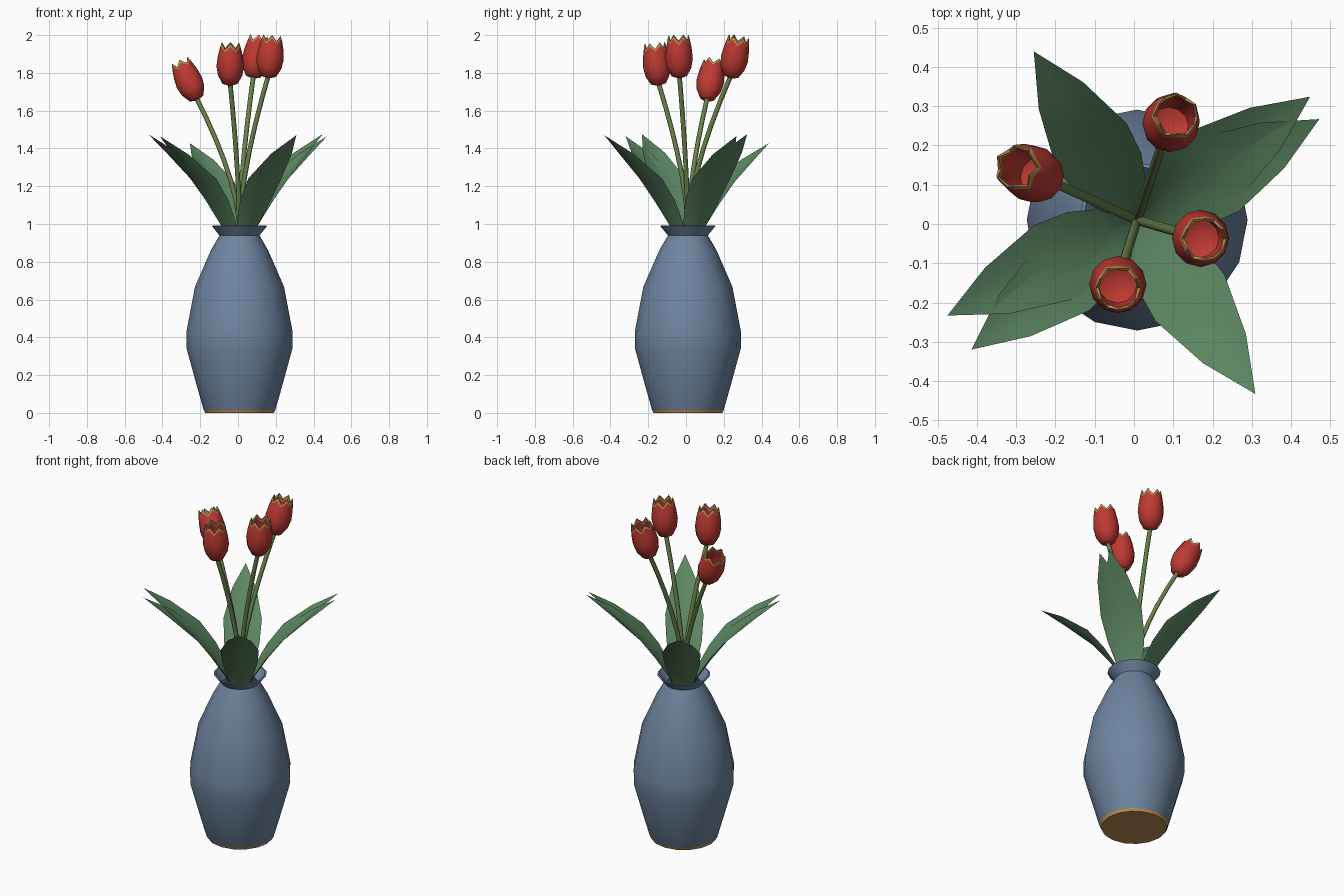
import bpy, bmesh, math
from mathutils import Vector

cube = bpy.data.objects.get("Cube")
if cube:
    bpy.data.objects.remove(cube, do_unlink=True)

CENTRE = Vector((0.008, 0.01, 0))


def material(name, rgb):
    m = bpy.data.materials.new(name)
    m.use_nodes = True
    m.diffuse_color = (*rgb, 1)
    bsdf = m.node_tree.nodes["Principled BSDF"]
    bsdf.inputs["Base Color"].default_value = (*rgb, 1)
    bsdf.inputs["Roughness"].default_value = 0.8
    return m


GLAZE = material("blue_glaze", (0.156, 0.235, 0.352))
CLAY = material("tan_clay", (0.50, 0.27, 0.085))
PETAL = material("red_petal", (0.515, 0.042, 0.032))
STEM = material("olive_stem", (0.141, 0.223, 0.07))
LEAF = material("green_leaf", (0.107, 0.242, 0.122))


def finish(bm, name, mats, angle=40, flip=False):
    bmesh.ops.remove_doubles(bm, verts=bm.verts, dist=0.0005)
    bmesh.ops.recalc_face_normals(bm, faces=bm.faces)
    if flip:
        bm.normal_update()
        if sum(f.normal.z for f in bm.faces) < 0:
            bmesh.ops.reverse_faces(bm, faces=bm.faces)
    mesh = bpy.data.meshes.new(name)
    bm.to_mesh(mesh)
    bm.free()
    for m in mats:
        mesh.materials.append(m)
    ob = bpy.data.objects.new(name, mesh)
    bpy.context.collection.objects.link(ob)
    bpy.ops.object.select_all(action='DESELECT')
    ob.select_set(True)
    bpy.context.view_layer.objects.active = ob
    bpy.ops.object.shade_smooth_by_angle(angle=math.radians(angle))
    return ob


def skin(bm, rows, closed, tint=()):
    """Bridge successive rows of points; rows listed in tint use material 1."""
    rings = [[bm.verts.new(p) for p in row] for row in rows]
    n = len(rows[0])
    for i, (a, b) in enumerate(zip(rings, rings[1:])):
        for j in range(n if closed else n - 1):
            k = (j + 1) % n
            f = bm.faces.new((a[j], a[k], b[k], b[j]))
            f.material_index = 1 if i in tint else 0


def ring(radius, height, count):
    steps = [math.tau * j / count for j in range(count)]
    return [Vector((radius * math.cos(a), radius * math.sin(a), height)) for a in steps]


# Vase: lathed outer wall, flared rim and inner wall
vase_profile = [(0, 0), (0.182, 0), (0.19, 0.016), (0.228, 0.15), (0.28, 0.34),
                (0.281, 0.43), (0.236, 0.667), (0.152, 0.86), (0.106, 0.94),
                (0.147, 0.99), (0.138, 0.992), (0.095, 0.94), (0.135, 0.86),
                (0.21, 0.66), (0.2, 0.2), (0, 0.1)]
bm = bmesh.new()
skin(bm, [[p + CENTRE for p in ring(r, h, 16)] for r, h in vase_profile], True, (0, 1))
finish(bm, "vase", [GLAZE, CLAY], 50)

# Tulip cup: (valley radius, valley height, tip radius, tip height)
cup = [(0, 0, 0, 0), (0.04, 0.012, 0.04, 0.012), (0.064, 0.055, 0.064, 0.055),
       (0.073, 0.105, 0.073, 0.105), (0.067, 0.155, 0.068, 0.16),
       (0.06, 0.185, 0.058, 0.213), (0.057, 0.197, 0.053, 0.23),
       (0.049, 0.194, 0.049, 0.227), (0.052, 0.178, 0.052, 0.205),
       (0.058, 0.14, 0.058, 0.14), (0.05, 0.07, 0.05, 0.07), (0, 0.04, 0, 0.04)]


def flower(name, base, axis):
    turn = Vector((0, 0, 1)).rotation_difference(Vector(axis))
    rows = []
    for vr, vh, tr, th in cup:
        pairs = zip(ring(vr, vh, 12), ring(tr, th, 12))
        pts = [t if j % 2 else v for j, (v, t) in enumerate(pairs)]
        rows.append([turn @ p + Vector(base) for p in pts])
    bm = bmesh.new()
    skin(bm, rows, True, (5, 6, 7))
    finish(bm, name, [PETAL, CLAY], 45)


def stem(name, base, axis):
    # Rises upright from the vase and leans out into the flower
    end = Vector(base) + Vector(axis).normalized() * 0.02
    start = CENTRE + Vector((0, 0, 1.0))
    path = [start - Vector((0, 0, 0.3))]
    for i in range(7):
        t = i / 6
        p = start.lerp(end, t)
        p.xy = start.xy.lerp(end.xy, t ** 1.5)
        path.append(p)
    rows = []
    for i, p in enumerate(path):
        d = path[min(i + 1, len(path) - 1)] - path[max(i - 1, 0)]
        turn = Vector((0, 0, 1)).rotation_difference(d)
        rows.append([turn @ q + p for q in ring(0.0125, 0, 8)])
    bm = bmesh.new()
    skin(bm, rows, True)
    finish(bm, name, [STEM], 60)


tulips = {
    "back": ((0.08, 0.235, 1.77), (0.03, 0.045, 0.22)),
    "right": ((-0.215, 0.11, 1.655), (-0.085, 0.035, 0.19)),
    "left": ((0.16, -0.035, 1.77), (0.02, -0.004, 0.22)),
    "front": ((-0.042, -0.145, 1.73), (0.002, -0.02, 0.22)),
}
for side, (base, axis) in tulips.items():
    flower(side + "_flower", base, axis)
    stem(side + "_stem", base, axis)

# Leaves: (reach, height, half width) along the blade
blade = [(0.0, 0.72, 0.02), (0.03, 0.86, 0.04), (0.08, 0.985, 0.068),
         (0.16, 1.11, 0.098), (0.25, 1.225, 0.106), (0.40, 1.36, 0.066),
         (0.53, 1.465, 0.0)]


def leaf(name, degrees, reach, lift):
    a = math.radians(degrees)
    out = Vector((math.cos(a), math.sin(a), 0))
    side = Vector((-out.y, out.x, 0))
    up = Vector((0, 0, 1))
    rows = []
    for r, z, w in blade:
        row = []
        for s in (-1, -0.5, 0, 0.5, 1):
            cupped = (up - out) * (0.13 * w * s * s)
            row.append(CENTRE + out * r * reach + up * (z + lift * r) + side * w * s + cupped)
        rows.append(row)
    bm = bmesh.new()
    skin(bm, rows, False)
    finish(bm, name, [LEAF], 60, flip=True)


leaves = [("back_right_leaf", 121.5, 0.95, -0.07), ("front_left_leaf", -55.8, 1.01, 0.01),
          ("back_left_leaf_upper", 35.5, 1.02, 0.02), ("back_left_leaf_lower", 29, 1.0, 0),
          ("front_right_leaf_upper", 206.7, 1.02, 0.02), ("front_right_leaf_lower", 218, 1.01, 0)]
for spec in leaves:
    leaf(*spec)
